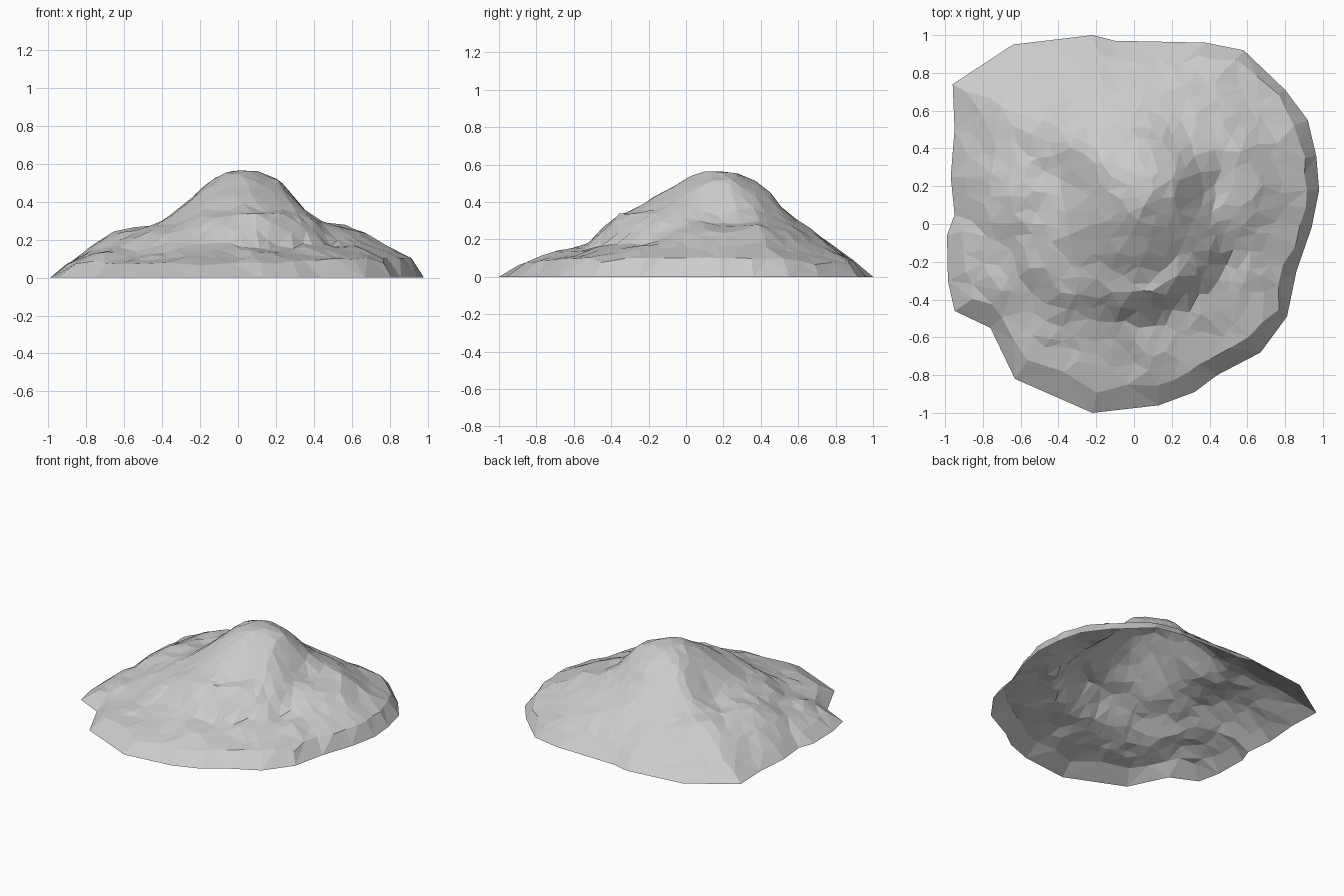
import bpy, math, random
from mathutils import Vector, noise
from mathutils.geometry import delaunay_2d_cdt

if "Cube" in bpy.data.objects:
    bpy.data.objects.remove(bpy.data.objects["Cube"])

random.seed(4)
PEAK = Vector((0.03, 0.19))

# Ground outline, counter-clockwise seen from above
OUTLINE = [Vector(p) for p in (
    (.98, .18), (.965, .36), (.92, .55), (.80, .71), (.58, .92), (.38, .96), (-.10, .97),
    (-.22, 1.0), (-.64, .95), (-.96, .74), (-.95, .50), (-.97, .25), (-.95, .05),
    (-.99, -.06), (-.985, -.30), (-.95, -.46), (-.76, -.55), (-.63, -.82),
    (-.22, -1.0), (.13, -.96), (.32, -.89), (.44, -.80), (.67, -.68),
    (.81, -.49), (.86, -.25), (.94, -.02))]

# Slope profiles from peak to rim: E, NE, N, NW, W, SW, S, SE
SLOPES = (
    (.567, .565, .52, .40, .30, .28, .28, .22, .165, .10),
    (.567, .555, .51, .42, .33, .28, .24, .19, .14, .09),
    (.567, .550, .53, .48, .37, .30, .25, .195, .135, .075),
    (.567, .560, .51, .43, .35, .28, .24, .19, .13, .065),
    (.567, .560, .49, .39, .29, .25, .25, .215, .165, .075),
    (.567, .555, .49, .41, .33, .28, .22, .14, .11, .08),
    (.567, .565, .50, .43, .35, .335, .17, .145, .11, .085),
    (.567, .550, .49, .42, .35, .29, .18, .15, .12, .10))


def outline_radius(ang):
    """Distance from the peak to the outline in one direction."""
    d = Vector((math.cos(ang), math.sin(ang)))
    best = 1e9
    for a, b in zip(OUTLINE, OUTLINE[1:] + OUTLINE[:1]):
        e, w = b - a, a - PEAK
        den = d.x * e.y - d.y * e.x
        if abs(den) < 1e-9:
            continue
        s = (w.x * e.y - w.y * e.x) / den
        u = (w.x * d.y - w.y * d.x) / den
        if s > 0 and -1e-5 <= u <= 1.00001:
            best = min(best, s)
    return best


def polar(p):
    d = p - PEAK
    return d.length, math.atan2(d.y, d.x) % math.tau


def rim_fraction(p):
    r, ang = polar(p)
    return r / outline_radius(ang)


def ledge(ang):
    """Where the ground skirt starts: steepest on the right side."""
    c = math.cos(ang)
    return .89 + .06 * max(c, -.4 * c)


def slope(profile, t, edge):
    if t > edge:
        return profile[9] * max(0, 1 - t) / (1 - edge)
    i = min(int(t * 10), 8)
    f = min(t * 10 - i, 1)
    return profile[i] * (1 - f) + profile[i + 1] * f


def height(p):
    r, ang = polar(p)
    t = r / outline_radius(ang)
    if t > .99:
        return 0.0
    # blend towards a rounded outline near the middle so corners leave no crease
    soft = sum(outline_radius(ang + k * .12) for k in range(-3, 4)) / 7
    w = t ** 3
    s = min((r / soft) * (1 - w) + t * w, 1)
    a = ang / math.tau * 8
    i, f = int(a) % 8, a - int(a)
    f = f * f * (3 - 2 * f)
    e = ledge(ang)
    z = slope(SLOPES[i], s, e) * (1 - f) + slope(SLOPES[(i + 1) % 8], s, e) * f
    # craggy relief, fading out at the summit and the rim
    fade = min(1, t * 2) * min(1, (1 - t) * 5)
    q = Vector((p.x, p.y, 0.3))
    z += fade * (0.02 * noise.noise(q * 4) + 0.02 * noise.noise(q * 9))
    return max(z, 0.01)


# Irregular scatter of surface points: rim, inner ledge, jittered interior
points = list(OUTLINE)
for a, b in zip(OUTLINE, OUTLINE[1:] + OUTLINE[:1]):
    for c in (a, (a + b) / 2):
        t = ledge(polar(c)[1]) + random.uniform(-.03, .02)
        points.append(PEAK + (c - PEAK) * t)
step = 0.075
for i in range(-14, 15):
    for j in range(-14, 15):
        p = Vector((i * step + (j % 2) * step / 2 + random.uniform(-.03, .03),
                    j * step + random.uniform(-.03, .03)))
        if rim_fraction(p) < .85:
            points.append(p)

n = len(OUTLINE)
edges = [(i, (i + 1) % n) for i in range(n)]
co, _, faces, *_ = delaunay_2d_cdt(points, edges, [], 1, 1e-5)

# Open-bottomed rocky mound, flat shaded
mesh = bpy.data.meshes.new("rocky_mound")
mesh.from_pydata([(p.x, p.y, height(p)) for p in co], [], faces)
mesh.update()
mound = bpy.data.objects.new("rocky_mound", mesh)
bpy.context.collection.objects.link(mound)
